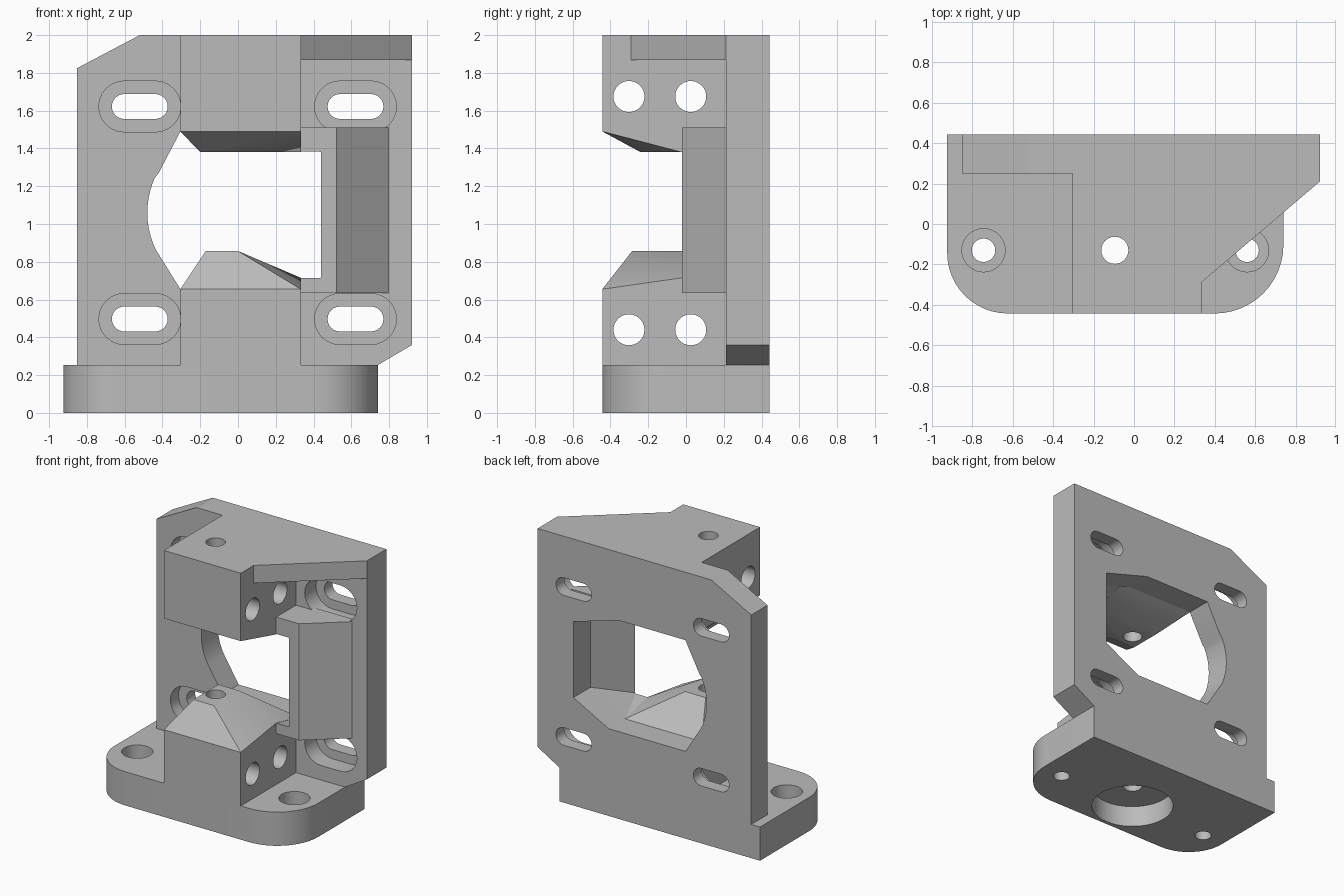
import bpy, bmesh, math
from mathutils import Vector

if "Cube" in bpy.data.objects:
    bpy.data.objects.remove(bpy.data.objects["Cube"], do_unlink=True)

grey = bpy.data.materials.new("plain_grey")
grey.use_nodes = True
grey.diffuse_color = (0.5, 0.5, 0.5, 1)
grey.node_tree.nodes["Principled BSDF"].inputs["Base Color"].default_value = (0.5, 0.5, 0.5, 1)


def finish(name, bm):
    bmesh.ops.recalc_face_normals(bm, faces=bm.faces)
    mesh = bpy.data.meshes.new(name)
    bm.to_mesh(mesh)
    bm.free()
    mesh.materials.append(grey)
    ob = bpy.data.objects.new(name, mesh)
    bpy.context.collection.objects.link(ob)
    return ob


def prism(name, outline, axis, lo, hi):
    """Extrude a 2D outline along an axis."""
    place = {"x": lambda a, b, t: (t, a, b),
             "y": lambda a, b, t: (a, t, b),
             "z": lambda a, b, t: (a, b, t)}[axis]
    bm = bmesh.new()
    face = bm.faces.new([bm.verts.new(place(a, b, lo)) for a, b in outline])
    out = bmesh.ops.extrude_face_region(bm, geom=[face])
    moved = [v for v in out["geom"] if isinstance(v, bmesh.types.BMVert)]
    bmesh.ops.translate(bm, verts=moved, vec=Vector(place(0, 0, hi - lo)))
    return finish(name, bm)


def hull(name, points):
    bm = bmesh.new()
    for p in points:
        bm.verts.new(p)
    out = bmesh.ops.convex_hull(bm, input=bm.verts)
    loose = {v for v in out["geom_interior"] + out["geom_unused"]
             if isinstance(v, bmesh.types.BMVert)}
    bmesh.ops.delete(bm, geom=list(loose), context="VERTS")
    return finish(name, bm)


def arc(cx, cy, r, start, end, n=12):
    return [(cx + r * math.cos(math.radians(start + (end - start) * i / n)),
             cy + r * math.sin(math.radians(start + (end - start) * i / n)))
            for i in range(n + 1)]


def circle(cx, cy, r):
    return arc(cx, cy, r, 0, 360, 40)[:-1]


def stadium(cx, cz, half, r):
    return arc(cx + half, cz, r, -90, 90) + arc(cx - half, cz, r, 90, 270)


def rect(x0, x1, y0, y1):
    return [(x0, y0), (x1, y0), (x1, y1), (x0, y1)]


def cut(target, cutters):
    for c in cutters:
        c.hide_render = True
        c.hide_set(True)
        mod = target.modifiers.new("cut", "BOOLEAN")
        mod.operation = "DIFFERENCE"
        mod.solver = "EXACT"
        mod.object = c


L, R = -0.305, 0.333          # sides of the centre blocks
F, B, P = -0.443, 0.443, 0.25  # front, back, plate front
PIN = (-0.095, -0.13)

# Base with rounded front corners
base = prism("base_plate", [(0.74, B), (-0.925, B)]
             + arc(-0.625, F + 0.3, 0.3, 180, 270)
             + arc(0.4, F + 0.34, 0.34, 270, 360), "z", 0, 0.253)

# Back plate, and the thicker right-hand pad in front of it
plate = prism("back_plate", [(-0.852, 0.253), (0.74, 0.253), (0.922, 0.36), (0.922, 2),
                             (-0.52, 2), (-0.852, 1.825)], "y", P, B)
pad = prism("plate_pad", [(R, 0.253), (0.74, 0.253), (0.922, 0.36), (0.922, 2), (R, 2)],
            "y", 0.212, P)

# Lower block with a raised, faceted top
lower = hull("lower_block",
             [(x, y, z) for x in (L, R) for y in (F, P) for z in (0.253, 0.655)]
             + [(R, -0.022, 0.715), (R, 0.212, 0.655)]
             + [(x, y, 0.857) for x in (-0.17, 0) for y in (-0.285, 0.01)])

# Upper block with a faceted underside
upper = hull("upper_block",
             [(x, y, z) for x in (L, R) for y in (F, P) for z in (1.49, 2)]
             + [(-0.2, -0.24, 1.38), (-0.05, -0.24, 1.38), (-0.2, 0.01, 1.38),
                (R, -0.022, 1.38)])

# Side frame beside the opening, and the web under the top
frame = prism("side_frame", [(R, -0.022), (0.522, -0.022), (0.797, 0.212), (0.797, P), (R, P)],
              "z", 0.635, 1.51)
prism("top_web", [(R, -0.29), (0.922, 0.212), (R, 0.212)], "z", 1.867, 2)

# Opening through the plate
window = prism("window_cutter", [(L, 0.655), (R, 0.655), (0.625, 0.81), (0.625, 1.38),
                                 (0.25, 1.49), (L, 1.49), (-0.42, 1.27)]
               + arc(-0.03, 1.06, 0.45, 156, 206) + [(-0.42, 0.84)], "y", 0.2, 0.5)
tunnel = hull("tunnel_cutter",
              [(x, y, z) for y in (0.24, 0.5)
               for x, z in ((0.25, 1.49), (0.625, 1.38), (0.625, 0.81), (R, 0.655))]
              + [(x, -0.03, z) for x in (0.3, 0.435) for z in (0.715, 1.38)])
cut(plate, [window])
cut(pad, [tunnel])
cut(frame, [tunnel])

# Slotted holes with recesses on the front of the plate
for x in (-0.52, 0.622):
    for z in (0.497, 1.622):
        slots = [prism("slot_cutter", stadium(x, z, 0.082, 0.066), "y", 0.1, 0.6),
                 prism("recess_cutter", stadium(x, z, 0.082, 0.135), "y", 0.1, 0.345)]
        cut(plate, slots)
        if x > 0:
            cut(pad, slots)

# Cross holes through the blocks
for block, z in ((lower, 0.44), (upper, 1.675)):
    for y in (-0.302, 0.025):
        cut(block, [prism("cross_hole_cutter", circle(y, z, 0.082), "x", -0.6, 0.6)])

# Vertical pin hole, base bore and mounting holes
pin = prism("pin_cutter", circle(*PIN, 0.067), "z", -0.1, 2.1)
for part in (base, lower, upper):
    cut(part, [pin])
cut(base, [prism("bore_cutter", circle(*PIN, 0.287), "z", -0.1, 0.16)])
for x in (-0.745, 0.56):
    cut(base, [prism("bolt_cutter", circle(x, PIN[1], 0.058), "z", -0.1, 0.5),
               prism("bolt_recess_cutter", circle(x, PIN[1], 0.107), "z", 0.13, 0.5)])

# Apply the cuts and keep edges crisp
bpy.context.view_layer.update()
graph = bpy.context.evaluated_depsgraph_get()
parts = [base, plate, pad, lower, upper, frame]
meshes = [bpy.data.meshes.new_from_object(p.evaluated_get(graph)) for p in parts]
for part, mesh in zip(parts, meshes):
    part.modifiers.clear()
    part.data = mesh
    bpy.ops.object.select_all(action="DESELECT")
    part.select_set(True)
    bpy.context.view_layer.objects.active = part
    bpy.ops.object.shade_smooth_by_angle(angle=math.radians(25))
for ob in [o for o in bpy.data.objects if o.name.split(".")[0].endswith("_cutter")]:
    bpy.data.objects.remove(ob, do_unlink=True)
